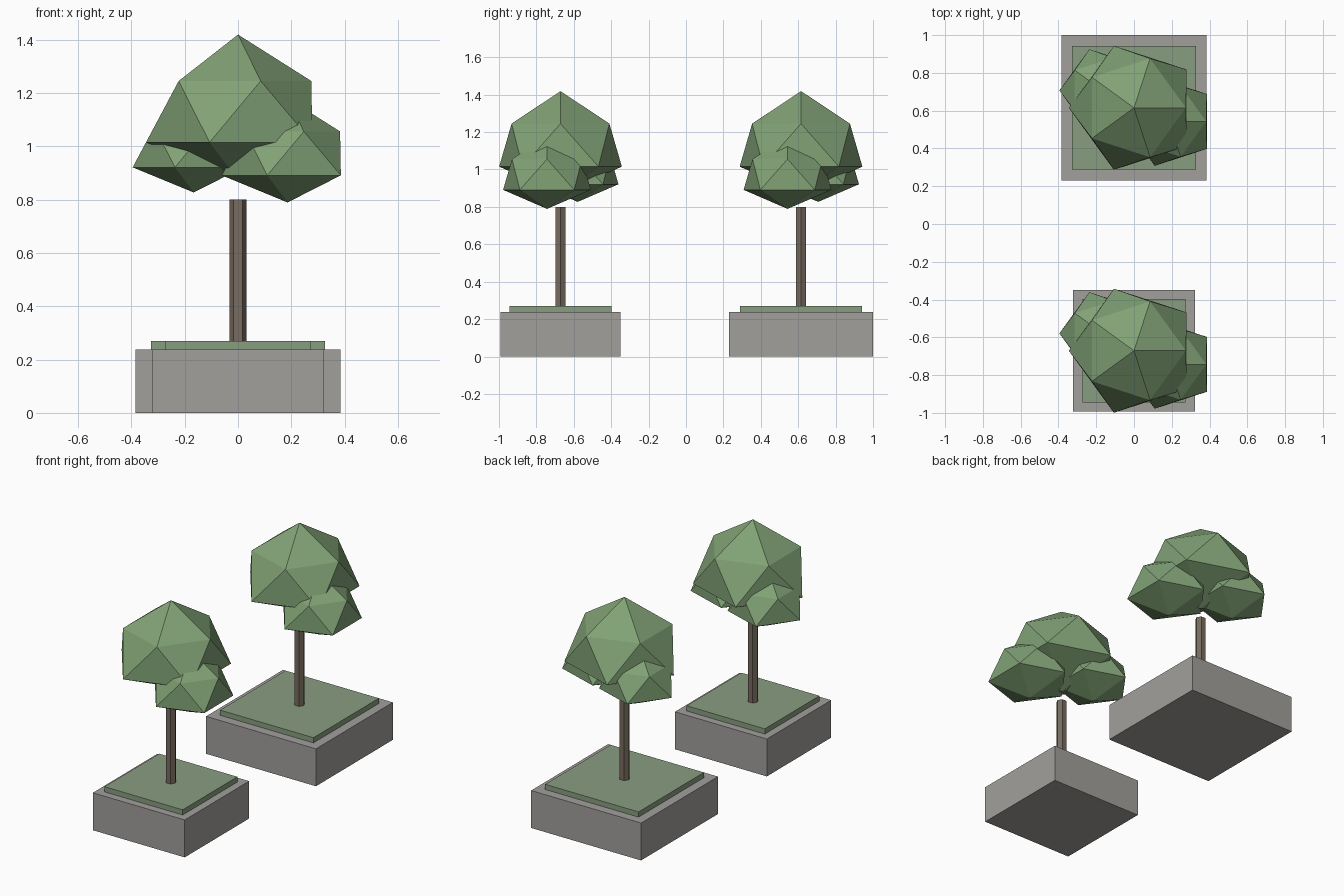
import bpy, bmesh
from math import cos, sin, pi

if "Cube" in bpy.data.objects:
    bpy.data.objects.remove(bpy.data.objects["Cube"])


def material(name, rgb):
    m = bpy.data.materials.new(name)
    m.diffuse_color = (*rgb, 1)
    m.use_nodes = True
    m.node_tree.nodes["Principled BSDF"].inputs["Base Color"].default_value = m.diffuse_color
    return m


leaf_mat = material("leaf_green", (0.22, 0.36, 0.18))
grass_mat = material("grass_green", (0.25, 0.34, 0.22))
bark_mat = material("bark_brown", (0.19, 0.15, 0.115))
stone_mat = material("stone_grey", (0.36, 0.35, 0.335))


def finish(name, bm, mat):
    bmesh.ops.recalc_face_normals(bm, faces=bm.faces)
    me = bpy.data.meshes.new(name)
    bm.to_mesh(me)
    bm.free()
    me.materials.append(mat)
    ob = bpy.data.objects.new(name, me)
    bpy.context.collection.objects.link(ob)
    return ob


def box(name, half, y, z0, z1, mat):
    bm = bmesh.new()
    bmesh.ops.create_cube(bm, size=1)
    for v in bm.verts:
        v.co = (v.co.x * 2 * half, y + v.co.y * 2 * half, z0 + (v.co.z + 0.5) * (z1 - z0))
    return finish(name, bm, mat)


def trunk(name, y, r, z0, z1):
    bm = bmesh.new()
    ring = [bm.verts.new((r * cos(i * pi / 3), y + r * sin(i * pi / 3), z0)) for i in range(6)]
    base = bm.faces.new(ring)
    ext = bmesh.ops.extrude_face_region(bm, geom=[base], use_keep_orig=True)
    for v in ext["geom"]:
        if isinstance(v, bmesh.types.BMVert):
            v.co.z = z1
    return finish(name, bm, bark_mat)


def leaf_clump(name, x, y, z, s):
    """Icosahedron with narrowed top and flattened underside; z is the wide ring's height."""
    bm = bmesh.new()
    tip = bm.verts.new((x, y, z - 0.142 * s))
    top = bm.verts.new((x, y, z + 0.404 * s))

    def ring(r, h, start):
        return [bm.verts.new((x + r * s * cos(start + i * 0.4 * pi),
                              y + r * s * sin(start + i * 0.4 * pi), z + h * s)) for i in range(5)]
    low, up = ring(0.345, 0, 0.2 * pi), ring(0.275, 0.23, 0)
    for i in range(5):
        j = (i + 1) % 5
        bm.faces.new((tip, low[j], low[i]))
        bm.faces.new((low[i], up[j], up[i]))
        bm.faces.new((low[i], low[j], up[j]))
        bm.faces.new((up[i], up[j], top))
    return finish(name, bm, leaf_mat)


# Two potted trees: same tree, different planter sizes
for tag, y, half in (("front", -0.671, 0.322), ("back", 0.615, 0.385)):
    box(f"{tag}_planter", half, y, 0, 0.237, stone_mat)
    box(f"{tag}_grass", half * 0.85, y, 0.237, 0.27, grass_mat)
    trunk(f"{tag}_trunk", y, 0.032, 0.27, 0.80)
    # Main crown with a lobe on either side
    leaf_clump(f"{tag}_crown", 0, y, 1.015, 1)
    leaf_clump(f"{tag}_right_lobe", 0.186, y - 0.072, 0.891, 0.716)
    leaf_clump(f"{tag}_left_lobe", -0.166, y + 0.092, 0.921, 0.664)
